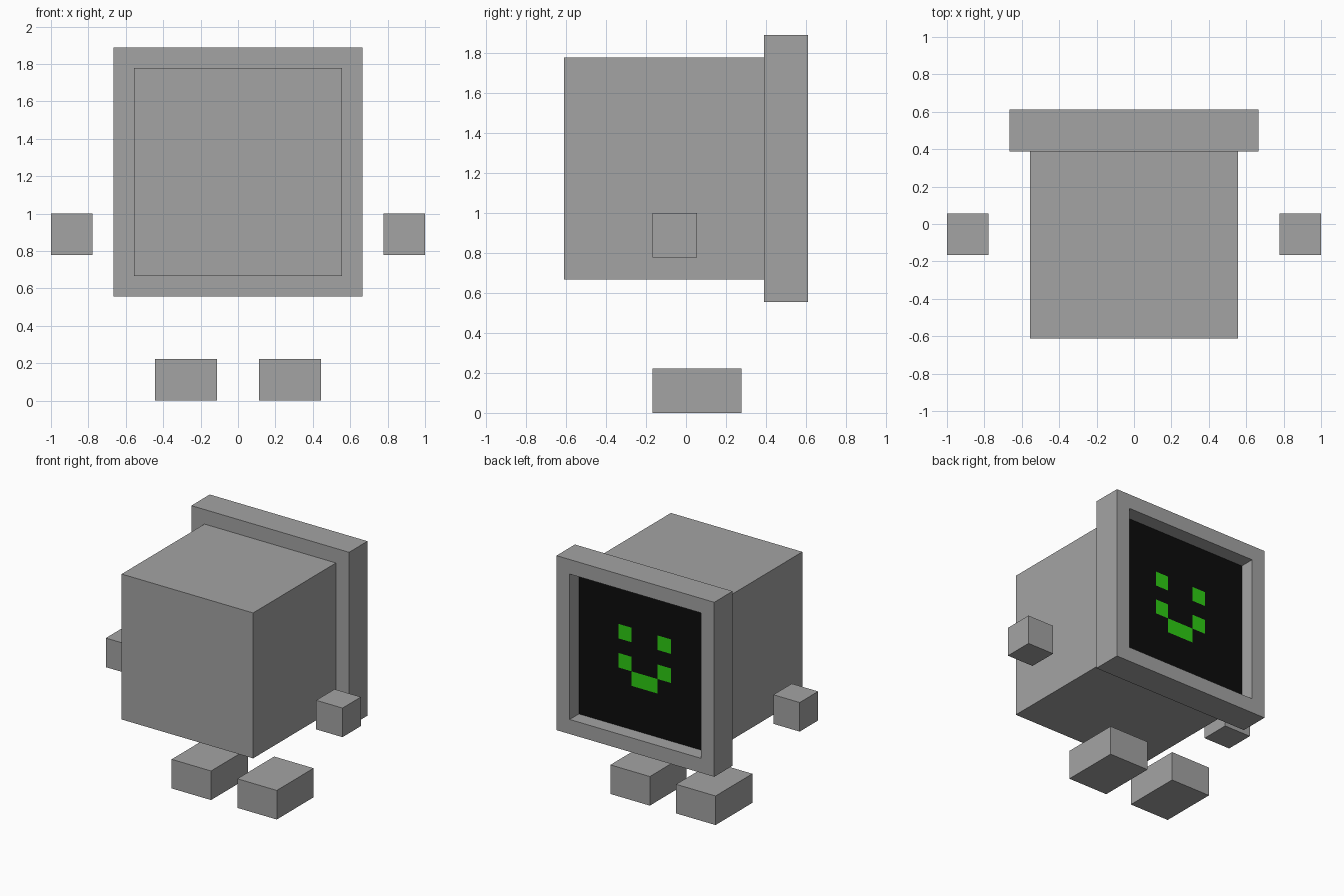
import bpy, bmesh, math
from mathutils import Matrix

if "Cube" in bpy.data.objects:
    bpy.data.objects.remove(bpy.data.objects["Cube"])

U = 1 / 9  # modelling unit: the whole figure is 18 units wide


def material(name, rgb):
    m = bpy.data.materials.new(name)
    m.diffuse_color = (*rgb, 1)
    m.use_nodes = True
    m.node_tree.nodes["Principled BSDF"].inputs["Base Color"].default_value = m.diffuse_color
    return m


GREY = material("grey casing", (0.37, 0.37, 0.37))
BLACK = material("black screen", (0.0037, 0.0037, 0.0037))
GREEN = material("green pixel", (0.027, 0.60, 0.0065))


def finish(bm, name, mats):
    me = bpy.data.meshes.new(name)
    bm.to_mesh(me)
    bm.free()
    for m in mats:
        me.materials.append(m)
    ob = bpy.data.objects.new(name, me)
    bpy.context.collection.objects.link(ob)
    return ob


def box(name, lo, hi, open_back=False):
    """Box between two corners given in units."""
    bm = bmesh.new()
    size = [(b - a) * U for a, b in zip(lo, hi)]
    mid = [(a + b) / 2 * U for a, b in zip(lo, hi)]
    bmesh.ops.create_cube(bm, size=1, matrix=Matrix.Translation(mid) @ Matrix.Diagonal((*size, 1)))
    if open_back:
        bm.normal_update()
        bmesh.ops.delete(bm, geom=[f for f in bm.faces if f.normal.y > 0.9], context='FACES_ONLY')
    return finish(bm, name, [GREY])


CZ = 11  # height of the head centre

# Cube head, closed at the face side by the screen
box("head", (-5, -5.5, CZ - 5), (5, 4.5, CZ + 5), open_back=True)

# Square bezel around the screen: four square loops joined into a ring
bm = bmesh.new()
loops = []
for r, y in ((6, 3.5), (6, 5.5), (5, 5.5), (5, 3.5)):
    loops.append([bm.verts.new((sx * r * U, y * U, (CZ + sz * r) * U))
                  for sx, sz in ((-1, -1), (1, -1), (1, 1), (-1, 1))])
for k in range(4):
    a, b = loops[k], loops[(k + 1) % 4]
    for i in range(4):
        j = (i + 1) % 4
        bm.faces.new((a[i], a[j], b[j], b[i]))
bmesh.ops.recalc_face_normals(bm, faces=bm.faces)
finish(bm, "bezel", [GREY])

# Screen of 10 x 10 pixels, recessed in the bezel; lit cells form the smile
LIT = {(1, 3), (1, 5), (0, 6)}  # (column from the middle, row from the top)
bm = bmesh.new()
bmesh.ops.create_grid(bm, x_segments=10, y_segments=10, size=5 * U,
                      matrix=Matrix.Translation((0, 4.5 * U, CZ * U)) @ Matrix.Rotation(-math.pi / 2, 4, 'X'))
for f in bm.faces:
    c = f.calc_center_median()
    cell = (int(abs(c.x) / U), int((CZ + 5) - c.z / U))
    f.material_index = int(cell in LIT)
finish(bm, "screen", [BLACK, GREEN])

# Floating hands and feet on both sides
for side, s in (("left", -1), ("right", 1)):
    hx = sorted((7 * s, 9 * s))
    box(side + "_hand", (hx[0], -1.5, 7), (hx[1], 0.5, 9))
    fx = sorted((1 * s, 4 * s))
    box(side + "_foot", (fx[0], -1.5, 0), (fx[1], 2.5, 2))
